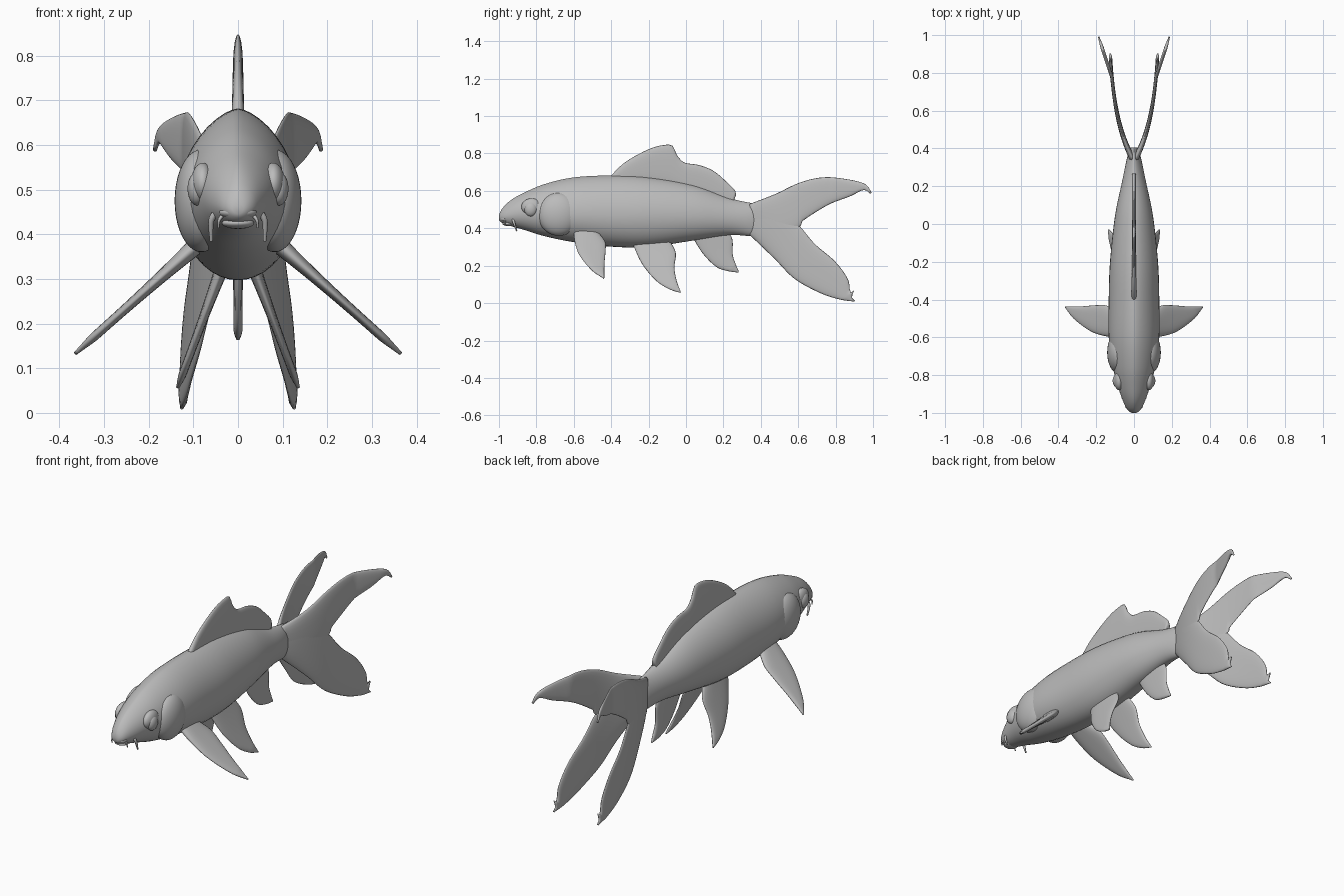
import bpy
import bmesh
import math
from mathutils import Vector

cube = bpy.data.objects.get("Cube")
if cube:
    bpy.data.objects.remove(cube, do_unlink=True)

grey = bpy.data.materials.new("plain grey")
grey.use_nodes = True
COLOUR = (0.5, 0.5, 0.5, 1)
grey.diffuse_color = COLOUR
grey.node_tree.nodes["Principled BSDF"].inputs["Base Color"].default_value = COLOUR


def smooth_path(points, count):
    """Catmull-Rom curve through the points, resampled evenly by length."""
    p = [Vector(q) for q in points]
    p = [p[0] * 2 - p[1]] + p + [p[-1] * 2 - p[-2]]
    fine = []
    for a, b, c, d in zip(p, p[1:], p[2:], p[3:]):
        for k in range(12):
            t = k / 12
            fine.append((b * 2 + (c - a) * t + (a * 2 - b * 5 + c * 4 - d) * t ** 2
                         + (b * 3 - a - c * 3 + d) * t ** 3) / 2)
    fine.append(p[-2])
    dist = [0]
    for a, b in zip(fine, fine[1:]):
        dist.append(dist[-1] + (b - a).length)
    out, j = [], 0
    for i in range(count):
        want = dist[-1] * i / (count - 1)
        while j < len(fine) - 2 and dist[j + 1] < want:
            j += 1
        f = (want - dist[j]) / max(dist[j + 1] - dist[j], 1e-9)
        out.append(fine[j].lerp(fine[j + 1], min(f, 1)))
    return out


def finish(name, bm, mirror=False):
    bmesh.ops.remove_doubles(bm, verts=bm.verts, dist=0.0004)
    bmesh.ops.recalc_face_normals(bm, faces=bm.faces)
    mesh = bpy.data.meshes.new(name)
    bm.to_mesh(mesh)
    bm.free()
    mesh.shade_smooth()
    mesh.materials.append(grey)
    obj = bpy.data.objects.new(name, mesh)
    bpy.context.collection.objects.link(obj)
    if mirror:
        obj.modifiers.new("Mirror", 'MIRROR').use_mirror_merge = False
    return obj


def loft(name, rings, mirror=False):
    """Skin a row of closed rings and cap both ends."""
    bm = bmesh.new()
    rows = [[bm.verts.new(v) for v in ring] for ring in rings]
    n = len(rows[0])
    for r, s in zip(rows, rows[1:]):
        for i in range(n):
            bm.faces.new((r[i], r[(i + 1) % n], s[(i + 1) % n], s[i]))
    bm.faces.new(rows[0])
    bm.faces.new(rows[-1])
    return finish(name, bm, mirror)


def fin(name, edge_a, edge_b, sheet, half=0.009, flare=0.8, mirror=True):
    """Thin fin between two (y, z) edges, bent onto the surface x = sheet(y, z)."""
    rows, cols, e = 40, 12, 0.002
    rings = []
    for i, (a, b) in enumerate(zip(smooth_path(edge_a, rows), smooth_path(edge_b, rows))):
        u = i / (rows - 1)
        thick = half * (1 + flare * (1 - u) ** 3) * min(1, 0.35 + (a - b).length * 12)
        front, back = [], []
        for k in range(cols + 1):
            s = (1 - math.cos(math.pi * k / cols)) / 2
            y, z = a.lerp(b, s)
            x = sheet(y, z)
            normal = Vector((1, -(sheet(y + e, z) - x) / e, -(sheet(y, z + e) - x) / e))
            off = normal.normalized() * thick * (1 - abs(2 * s - 1) ** 3) ** 0.5
            front.append(Vector((x, y, z)) + off)
            back.append(Vector((x, y, z)) - off)
        rings.append(front + back[-2:0:-1])
    return loft(name, rings, mirror)


def ellipsoid(name, centre, radii, mirror=True):
    bm = bmesh.new()
    bmesh.ops.create_uvsphere(bm, u_segments=32, v_segments=20, radius=1)
    for v in bm.verts:
        v.co = Vector(c + r * q for c, r, q in zip(centre, radii, v.co))
    return finish(name, bm, mirror)


# Body: y, top, bottom, half width, height of the widest line
stations = [
    (-1.0, .47, .445, .012, .457), (-.985, .503, .43, .034, .462), (-.94, .548, .413, .057, .472),
    (-.87, .588, .393, .082, .485), (-.757, .636, .358, .112, .485), (-.6, .672, .326, .134, .475),
    (-.4, .682, .302, .134, .47), (-.2, .672, .3, .127, .47), (.04, .63, .335, .101, .465),
    (.23, .562, .363, .062, .455), (.35, .535, .358, .037, .445), (.405, .53, .36, .018, .445)]
body_rings = []
for y, top, low, width, mid in smooth_path(stations, 70):
    ring = []
    for k in range(40):
        a = math.tau * k / 40
        c, s = math.cos(a), math.sin(a)
        x = math.copysign(abs(c) ** (1.3 if s > 0 else 1), c) * width
        ring.append((x, y, mid + s * ((top - mid) if s > 0 else (mid - low))))
    body_rings.append(ring)
loft("body", body_rings)

# Head details
ellipsoid("gill_cover", (.082, -.68, .475), (.06, .112, .115))
ellipsoid("eye", (.091, -.83, .502), (.022, .034, .038))
ellipsoid("brow", (.079, -.825, .515), (.026, .055, .045))
ellipsoid("upper_lip", (0, -.967, .449), (.042, .03, .016), False)
ellipsoid("lower_lip", (0, -.95, .425), (.036, .032, .013), False)


def barbel(name, points, radius):
    curve = bpy.data.curves.new(name, 'CURVE')
    curve.dimensions = '3D'
    curve.bevel_depth = radius
    curve.bevel_resolution = 3
    curve.use_fill_caps = True
    spline = curve.splines.new('POLY')
    path = smooth_path(points, 10)
    spline.points.add(len(path) - 1)
    for i, (p, q) in enumerate(zip(spline.points, path)):
        p.co = (*q, 1)
        p.radius = 1 - 0.06 * i
    curve.materials.append(grey)
    obj = bpy.data.objects.new(name, curve)
    bpy.context.collection.objects.link(obj)
    obj.modifiers.new("Mirror", 'MIRROR')


barbel("long_barbel", [(.048, -.925, .45), (.06, -.92, .43), (.06, -.905, .385)], .008)
barbel("short_barbel", [(.032, -.965, .445), (.042, -.97, .432), (.044, -.965, .415)], .005)


def flat(y, z):
    return 0


# Back and belly fins on the centre line
fin("dorsal_fin",
    [(-.42, .66), (-.33, .75), (-.195, .825), (-.105, .847), (-.07, .84), (-.05, .795),
     (-.01, .752), (.07, .738), (.15, .705), (.22, .645), (.267, .595), (.26, .56)],
    [(-.4, .64), (-.2, .64), (.04, .59), (.23, .53), (.255, .55)], flat, .011, .3, False)
fin("anal_fin", [(.03, .36), (.09, .265), (.16, .195), (.22, .172), (.28, .163)],
    [(.22, .39), (.248, .34), (.25, .26), (.265, .21), (.282, .17)], flat, .01, .3, False)

# Paired fins
fin("pectoral_fin",
    [(-.6, .39), (-.595, .33), (-.57, .257), (-.505, .177), (-.44, .132)],
    [(-.48, .39), (-.433, .33), (-.43, .28), (-.436, .21), (-.437, .135)],
    lambda y, z: .11 + (.36 - z) * 1.12, .01, 1.2)
fin("pelvic_fin",
    [(-.287, .32), (-.235, .21), (-.16, .12), (-.09, .075), (-.03, .055)],
    [(-.09, .34), (-.055, .27), (-.062, .19), (-.05, .12), (-.028, .06)],
    lambda y, z: .045 + (.3 - z) * .37, .009, .8)


# Twin tail: two spreading sheets, each with an upper and a lower lobe
def tail_sheet(y, z):
    spread = 0.01 + 0.13 * (1 - math.exp(-max(y - 0.35, 0) / 0.25))
    lift = min(max((z - 0.3) / 0.2, 0), 1)
    return spread + max(y - 0.78, 0) * 0.27 * lift


fin("upper_tail",
    [(.34, .53), (.475, .582), (.61, .645), (.74, .673), (.875, .66), (.96, .635), (.992, .592)],
    [(.35, .4), (.5, .35), (.61, .41), (.625, .44), (.76, .525), (.875, .57), (.95, .605), (.985, .585)],
    tail_sheet, .009, .8)
fin("lower_tail",
    [(.34, .365), (.475, .235), (.58, .13), (.715, .055), (.82, .02), (.9, .008)],
    [(.35, .5), (.5, .53), (.61, .41), (.69, .315), (.795, .225), (.865, .13),
     (.878, .06), (.9, .068), (.885, .035), (.903, .012)],
    tail_sheet, .009, .8)
